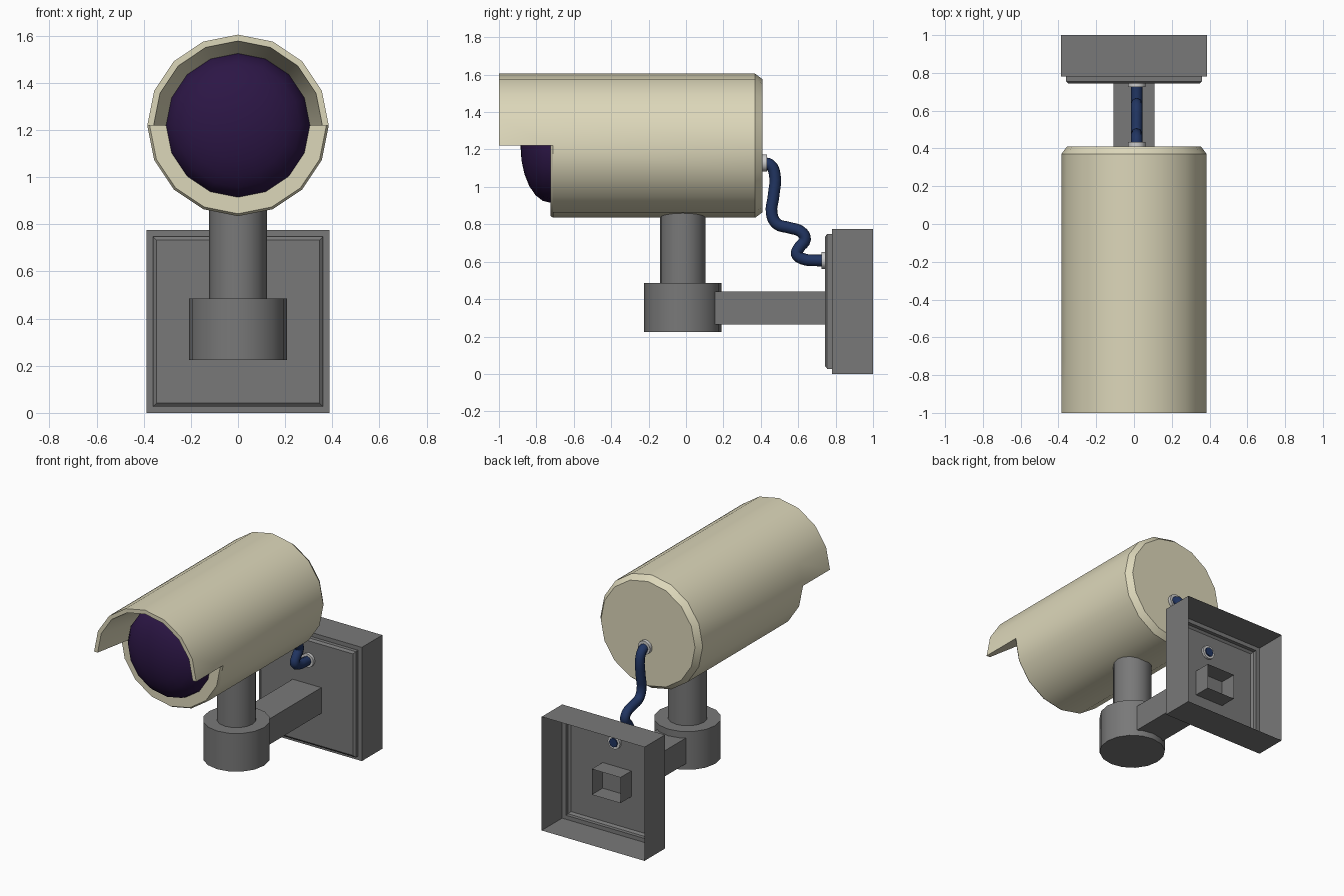
import bpy, bmesh, math
from mathutils import Matrix

if "Cube" in bpy.data.objects:
    bpy.data.objects.remove(bpy.data.objects["Cube"])

def material(name, rgb):
    m = bpy.data.materials.new(name)
    m.diffuse_color = (*rgb, 1)
    m.use_nodes = True
    m.node_tree.nodes["Principled BSDF"].inputs["Base Color"].default_value = m.diffuse_color
    return m

CREAM = material("cream", (0.72, 0.68, 0.49))
PURPLE = material("dark_purple", (0.025, 0.008, 0.06))
BLUE = material("dark_blue", (0.015, 0.035, 0.12))
GREY = material("mid_grey", (0.19, 0.19, 0.19))
LIGHT = material("light_grey", (0.6, 0.6, 0.6))
SIDES = 16
AXIS_Z = 1.22

def finish(name, bm, mat, smooth=True):
    bmesh.ops.remove_doubles(bm, verts=bm.verts, dist=1e-5)
    bmesh.ops.recalc_face_normals(bm, faces=bm.faces)
    me = bpy.data.meshes.new(name)
    bm.to_mesh(me)
    bm.free()
    me.materials.append(mat)
    ob = bpy.data.objects.new(name, me)
    bpy.context.collection.objects.link(ob)
    if smooth:
        bpy.ops.object.select_all(action='DESELECT')
        bpy.context.view_layer.objects.active = ob
        ob.select_set(True)
        bpy.ops.object.shade_smooth_by_angle(angle=math.radians(30))
    return ob

def polar(r, y, k):
    a = 2 * math.pi * k / SIDES
    return (r * math.cos(a), y, AXIS_Z + r * math.sin(a))

def lathe(bm, profile, first, last):
    """Revolve (radius, y) points about the camera axis over a range of sides."""
    for k in range(first, last):
        for (r0, y0), (r1, y1) in zip(profile, profile[1:]):
            pts = [polar(r0, y0, k), polar(r1, y1, k), polar(r1, y1, k + 1)]
            if r0 > 0:
                pts.append(polar(r0, y0, k + 1))
            if r1 == 0:
                pts.pop(2)
            bm.faces.new([bm.verts.new(p) for p in pts])

def cylinder(name, r, a, b, mat, x=0, y=0, z=0, along_y=False):
    bm = bmesh.new()
    rot = Matrix.Rotation(math.pi / 2, 4, 'X') if along_y else Matrix()
    mid = (a + b) / 2
    pos = (x, mid, z) if along_y else (x, y, mid)
    bmesh.ops.create_cone(bm, cap_ends=True, segments=SIDES, radius1=r, radius2=r,
                          depth=b - a, matrix=Matrix.Translation(pos) @ rot)
    return finish(name, bm, mat)

# Housing: upper half runs forward as a tapered hood, lower half stops at the lens
back = [(0, 0.41), (0.355, 0.41), (0.385, 0.37), (0.385, -0.71)]
bm = bmesh.new()
lathe(bm, back + [(0.385, -1), (0.358, -1), (0.305, -0.725)], 0, SIDES // 2)
lathe(bm, back + [(0.375, -0.725), (0.305, -0.725)], SIDES // 2, SIDES)
for k in (0, SIDES // 2):
    rim = [(0.385, -0.71), (0.385, -1), (0.358, -1), (0.305, -0.725), (0.375, -0.725)]
    bm.faces.new([bm.verts.new(polar(r, y, k)) for r, y in rim])
finish("camera_housing", bm, CREAM)

# Domed lens
bm = bmesh.new()
N = 6
dome = [(0, -0.725)] + [(0.305 * math.cos(i * math.pi / 2 / N),
                         -0.725 - 0.16 * math.sin(i * math.pi / 2 / N)) for i in range(N)]
lathe(bm, dome + [(0, -0.885)], 0, SIDES)
finish("lens", bm, PURPLE)

# Post and swivel base
cylinder("post", 0.122, 0.47, 0.88, GREY, y=-0.017)
cylinder("swivel_base", 0.208, 0.225, 0.485, GREY, y=-0.017)

# Arm: box tube, open at the back, passing through the wall plate
bm = bmesh.new()
bmesh.ops.create_cube(bm, size=1, matrix=Matrix.Translation((0, 0.48, 0.3525))
                      @ Matrix.Diagonal((0.216, 0.76, 0.175, 1)))
bmesh.ops.delete(bm, geom=[f for f in bm.faces if f.normal.y > 0.9], context='FACES')
finish("arm", bm, GREY, False)

# Wall plate: stepped square shell, open at the back
bm = bmesh.new()
prev = None
for h, y in [(0.3875, 1.0), (0.3875, 0.78), (0.36, 0.78), (0.36, 0.755), (0.346, 0.743)]:
    ring = [bm.verts.new((sx * h, y, 0.3875 + sz * h))
            for sx, sz in ((-1, -1), (1, -1), (1, 1), (-1, 1))]
    if prev:
        for i in range(4):
            j = (i + 1) % 4
            bm.faces.new((prev[i], prev[j], ring[j], ring[i]))
    prev = ring
bm.faces.new(prev)
finish("wall_plate", bm, GREY, False)

# Cable with a collar at each end
CX = 0.014
cylinder("housing_collar", 0.046, 0.40, 0.433, LIGHT, x=CX, z=1.128, along_y=True)
cylinder("plate_collar", 0.046, 0.724, 0.758, LIGHT, x=CX, z=0.607, along_y=True)
path = [(0.41, 1.128), (0.45, 1.118), (0.474, 1.07), (0.468, 0.95), (0.458, 0.86),
        (0.485, 0.803), (0.55, 0.782), (0.615, 0.76), (0.637, 0.72), (0.605, 0.675),
        (0.592, 0.64), (0.625, 0.615), (0.69, 0.607), (0.765, 0.607)]
cu = bpy.data.curves.new("cable", 'CURVE')
cu.dimensions = '3D'
cu.bevel_depth = 0.031
cu.bevel_resolution = 2
cu.resolution_u = 4
cu.use_fill_caps = True
sp = cu.splines.new('BEZIER')
sp.bezier_points.add(len(path) - 1)
for p, (y, z) in zip(sp.bezier_points, path):
    p.co = (CX, y, z)
    p.handle_left_type = p.handle_right_type = 'AUTO'
cu.materials.append(BLUE)
bpy.context.collection.objects.link(bpy.data.objects.new("cable", cu))
